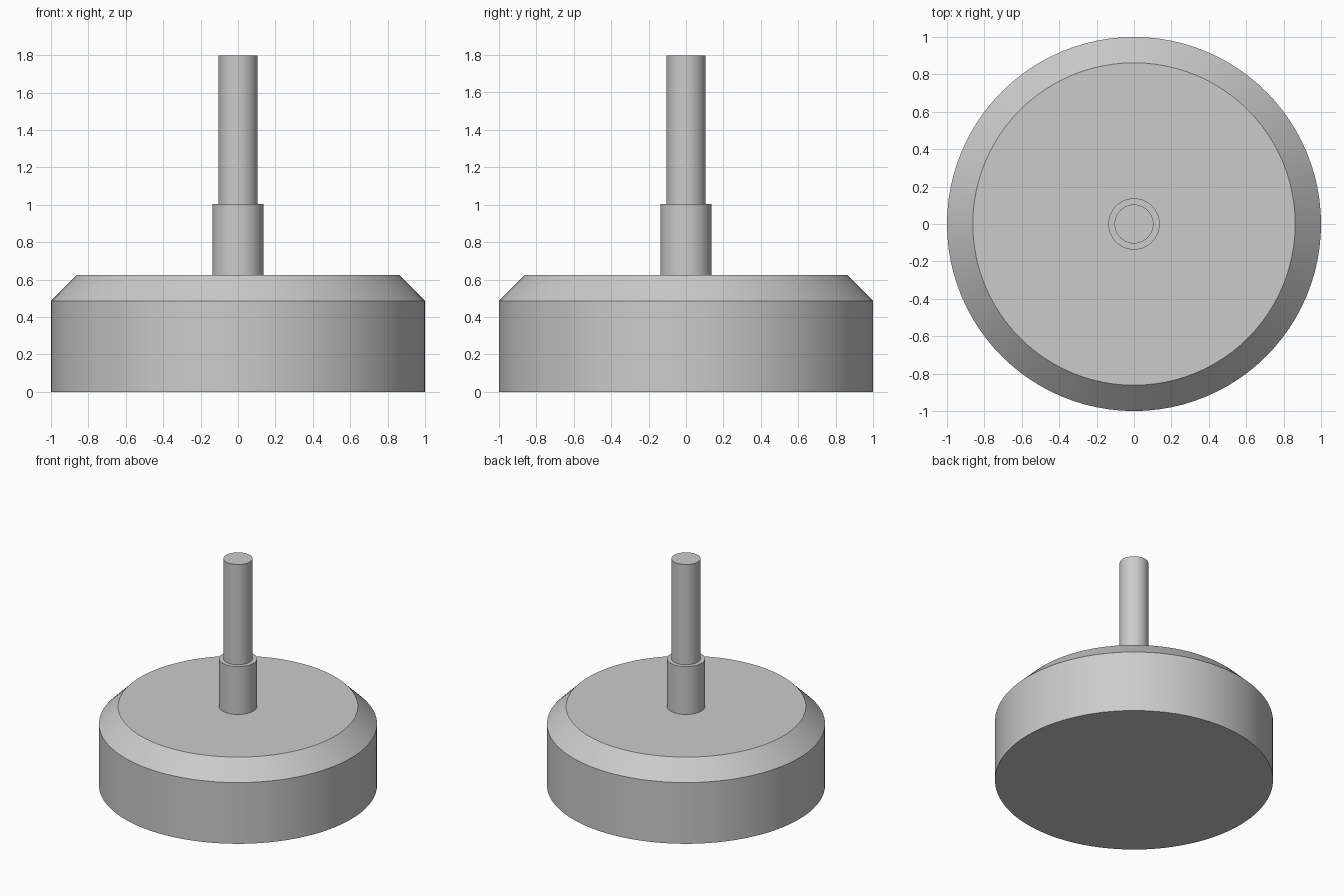
import bpy
import bmesh
import math

SEGMENTS = 96

cube = bpy.data.objects.get("Cube")
if cube:
    bpy.data.objects.remove(cube, do_unlink=True)

# Single plain grey material
grey = bpy.data.materials.new("plain_grey")
grey.use_nodes = True
colour = (0.6, 0.6, 0.6, 1.0)
grey.diffuse_color = colour
grey.node_tree.nodes["Principled BSDF"].inputs["Base Color"].default_value = colour


def turned_part(name, profile, closed_bottom=False):
    """Revolve (radius, height) points around z and cap the ends."""
    bm = bmesh.new()
    rings = []
    for radius, z in profile:
        angles = [2 * math.pi * i / SEGMENTS for i in range(SEGMENTS)]
        rings.append([bm.verts.new((radius * math.cos(a), radius * math.sin(a), z))
                      for a in angles])
    for low, high in zip(rings, rings[1:]):
        for i in range(SEGMENTS):
            j = (i + 1) % SEGMENTS
            bm.faces.new((low[i], low[j], high[j], high[i]))
    bm.faces.new(rings[-1])
    if closed_bottom:
        bm.faces.new(rings[0][::-1])
    mesh = bpy.data.meshes.new(name)
    bm.to_mesh(mesh)
    bm.free()
    mesh.materials.append(grey)
    obj = bpy.data.objects.new(name, mesh)
    bpy.context.collection.objects.link(obj)
    bpy.ops.object.select_all(action="DESELECT")
    obj.select_set(True)
    bpy.context.view_layer.objects.active = obj
    bpy.ops.object.shade_smooth_by_angle(angle=math.radians(30))
    return obj


# Broad disc with a chamfered upper rim
turned_part("base_disc", [(1.0, 0), (1.0, 0.486), (0.862, 0.624)], closed_bottom=True)

# Stepped stem rising from the disc
turned_part("stem_collar", [(0.137, 0.624), (0.137, 1.003)])
turned_part("stem_shaft", [(0.104, 1.003), (0.104, 1.798)])
